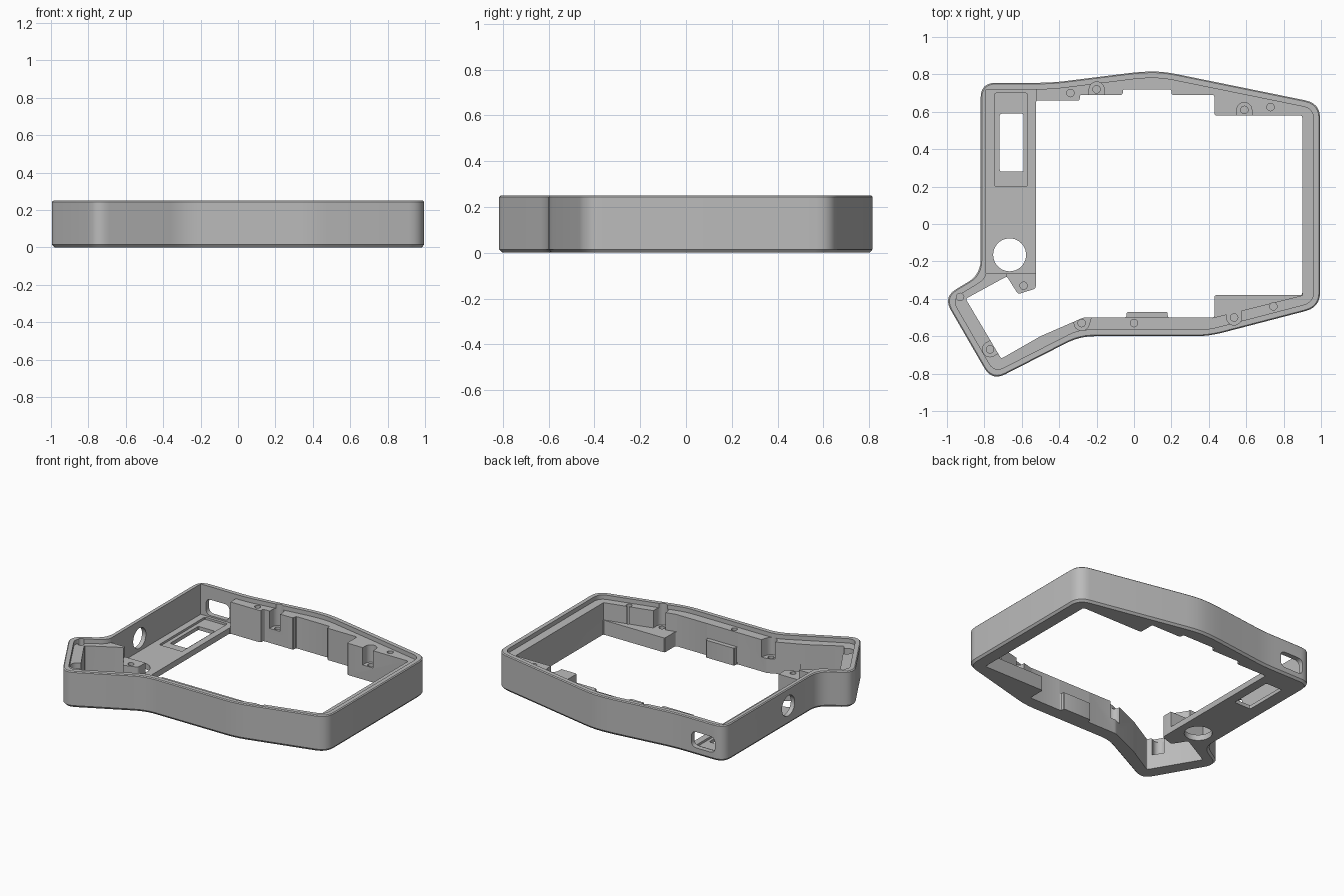
import bpy, bmesh, math
from mathutils import Vector

cube = bpy.data.objects.get("Cube")
if cube:
    bpy.data.objects.remove(cube, do_unlink=True)

grey = bpy.data.materials.new("plain grey")
grey.use_nodes = True
grey.diffuse_color = (0.5, 0.5, 0.5, 1)
grey.node_tree.nodes["Principled BSDF"].inputs["Base Color"].default_value = (0.5, 0.5, 0.5, 1)


def rounded(points, cut, steps=6):
    """Round every corner of a polygon, starting 'cut' away from the corner."""
    result = []
    for i, p in enumerate(points):
        p = Vector(p)
        a = Vector(points[i - 1]) - p
        b = Vector(points[(i + 1) % len(points)]) - p
        start = p + a.normalized() * min(cut, a.length * 0.45)
        end = p + b.normalized() * min(cut, b.length * 0.45)
        for s in range(steps + 1):
            t = s / steps
            result.append(start * (1 - t) ** 2 + p * 2 * t * (1 - t) + end * t * t)
    return result


def inset(points, d):
    """Move the edges of a counter-clockwise polygon inwards by d."""
    result = []
    for i, p in enumerate(points):
        p = Vector(p)
        a = (p - Vector(points[i - 1])).normalized()
        b = (Vector(points[(i + 1) % len(points)]) - p).normalized()
        na, nb = Vector((-a.y, a.x)), Vector((-b.y, b.x))
        result.append(p + (na + nb) * d / (1 + na.dot(nb)))
    return result


def loft(name, levels):
    """Closed solid through rings given as (polygon, height)."""
    bm = bmesh.new()
    rings = [[bm.verts.new((p[0], p[1], z)) for p in pts] for pts, z in levels]
    bm.faces.new(rings[0][::-1])
    bm.faces.new(rings[-1])
    n = len(rings[0])
    for low, high in zip(rings, rings[1:]):
        for i in range(n):
            j = (i + 1) % n
            bm.faces.new((low[i], low[j], high[j], high[i]))
    bmesh.ops.recalc_face_normals(bm, faces=bm.faces)
    mesh = bpy.data.meshes.new(name)
    bm.to_mesh(mesh)
    bm.free()
    mesh.materials.append(grey)
    obj = bpy.data.objects.new(name, mesh)
    bpy.context.collection.objects.link(obj)
    return obj


def carve(points, z0, z1=0.5, turn=None, at=None):
    """Cut a prism out of the case; 'turn' and 'at' place sideways cuts."""
    cutter = loft("cutter", [(points, z0), (points, z1)])
    cutter.hide_render = True
    if turn:
        cutter.rotation_euler = turn
        cutter.location = at
    bpy.context.view_layer.update()
    mod = case.modifiers.new("cut", 'BOOLEAN')
    mod.operation = 'DIFFERENCE'
    mod.solver = 'EXACT'
    mod.object = cutter
    bpy.context.view_layer.objects.active = case
    bpy.ops.object.modifier_apply(modifier=mod.name)
    bpy.data.objects.remove(cutter, do_unlink=True)


def rect(x0, x1, y0, y1):
    return [(x0, y0), (x1, y0), (x1, y1), (x0, y1)]


def circle(x, y, r, n=24):
    return [(x + r * math.cos(k * math.tau / n), y + r * math.sin(k * math.tau / n)) for k in range(n)]


LEDGE, FLOOR, SHELF = 0.22, 0.04, 0.1

# Outer shell with chamfered foot
outline = [(-0.82, 0.755), (-0.82, -0.27), (-1.02, -0.39), (-0.76, -0.84), (-0.29, -0.6),
           (0.4, -0.6), (0.995, -0.445), (0.995, 0.645), (0.16, 0.815), (0.04, 0.815), (-0.44, 0.755)]
body = rounded(outline, 0.08)
foot = rounded(inset(outline, 0.012), 0.075)
case = loft("case_frame", [(foot, 0), (body, 0.015), (body, 0.244),
                           (rounded(inset(outline, 0.006), 0.077), 0.25)])

# Recess for the cover plate, leaving a thin rim
carve(rounded(inset(outline, 0.035), 0.055), LEDGE)

# Main opening with stepped back edge and angled lower corner
opening = [(-0.525, 0.66), (-0.525, -0.345), (-0.62, -0.375), (-0.68, -0.28), (-0.9, -0.4),
           (-0.71, -0.72), (-0.5, -0.6), (-0.27, -0.5), (-0.04, -0.5), (-0.04, -0.47),
           (0.18, -0.47), (0.18, -0.5), (0.43, -0.5), (0.43, -0.38), (0.9, -0.38),
           (0.9, 0.58), (0.43, 0.58), (0.43, 0.69), (0.2, 0.69), (0.2, 0.72),
           (-0.06, 0.72), (-0.06, 0.69), (-0.29, 0.69), (-0.29, 0.66)]
carve(rounded(opening, 0.012, 3), -0.5)

# Low shelves: corner wedge, front tab and post beside the controller bay
carve([(0.42, -0.502), (0.9, -0.382), (0.9, -0.36), (0.42, -0.36)], SHELF)
carve(rect(-0.05, 0.19, -0.5, -0.45), 0.12)
carve([(-0.68, -0.28), (-0.61, -0.39), (-0.5, -0.39), (-0.5, -0.25), (-0.68, -0.25)], 0.15)

# Controller bay with floor, shallow tray, window and round hole
carve([(-0.79, -0.265), (-0.45, -0.265), (-0.45, 0.64), (-0.52, 0.64), (-0.52, 0.72), (-0.79, 0.72)], FLOOR)
carve(rounded(rect(-0.745, -0.57, 0.2, 0.7), 0.012, 3), 0.025)
carve(rounded(rect(-0.718, -0.59, 0.28, 0.59), 0.012, 3), -0.5)
carve(circle(-0.665, -0.165, 0.088, 40), -0.5)

# Socket slot in the back wall and round hole in the side wall
carve(rounded(rect(-0.09, 0.09, -0.055, 0.055), 0.04), -0.06, 0.06,
      (math.pi / 2, 0, 0), (-0.66, 0.745, 0.105))
carve(circle(0, 0, 0.07, 32), -0.03, 0.05, (0, math.pi / 2, 0), (-0.82, 0.05, 0.13))

# Deep screw seats open towards the middle, with pilot holes below
for x, y, dx, dy in [(-0.2, 0.72, 0, -1), (0.59, 0.61, 0, -1), (0.535, -0.5, 0, 1),
                     (-0.28, -0.53, 0.3, 0.95), (-0.77, -0.67, 0.87, 0.5)]:
    centre, way = Vector((x, y)), Vector((dx, dy)).normalized()
    facing = math.atan2(dy, dx)
    arc = [centre + 0.04 * Vector((math.cos(facing + math.pi * (0.5 + k / 12)),
                                   math.sin(facing + math.pi * (0.5 + k / 12)))) for k in range(13)]
    carve(arc + [arc[-1] + way * 0.06, arc[0] + way * 0.06], SHELF)
    carve(circle(x, y, 0.02, 16), 0.03)

# Screw holes in the ledge
for x, y in [(-0.34, 0.7), (0.73, 0.625), (-0.59, -0.33), (-0.93, -0.39), (0, -0.53), (0.745, -0.44)]:
    carve(circle(x, y, 0.02, 16), 0.08)

bpy.ops.object.select_all(action='DESELECT')
case.select_set(True)
bpy.context.view_layer.objects.active = case
bpy.ops.object.shade_smooth_by_angle(angle=math.radians(25))
